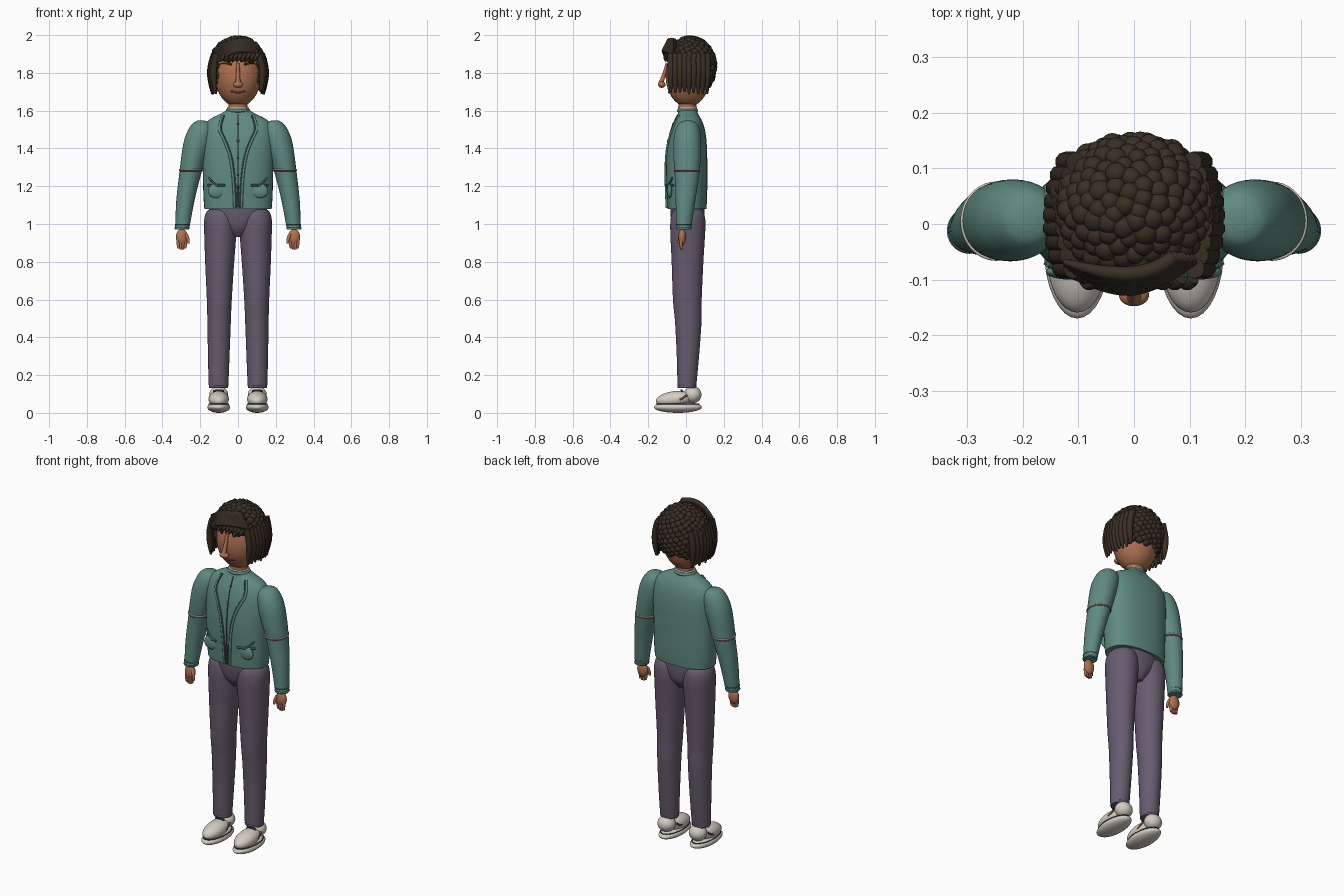
import bpy, bmesh, math, random
from mathutils import Vector, Matrix
from mathutils.bvhtree import BVHTree

random.seed(4)
old = bpy.data.objects.get("Cube")
if old:
    bpy.data.objects.remove(old, do_unlink=True)


def material(name, *rgb):
    mat = bpy.data.materials.new(name)
    mat.use_nodes = True
    mat.diffuse_color = (*rgb, 1)
    mat.node_tree.nodes["Principled BSDF"].inputs["Base Color"].default_value = (*rgb, 1)
    return mat


skin = material("skin", .42, .165, .085)
hair_mat = material("dark brown hair", .04, .028, .017)
teal = material("teal cloth", .115, .255, .22)
trim = material("dark teal trim", .05, .12, .105)
purple = material("purple cloth", .135, .105, .16)
white = material("off white", .65, .61, .54)
red = material("red brown", .25, .06, .035)
grey = material("dark grey", .05, .045, .045)


def smooth(obj):
    bpy.ops.object.select_all(action='DESELECT')
    obj.select_set(True)
    bpy.context.view_layer.objects.active = obj
    bpy.ops.object.shade_smooth_by_angle(angle=math.radians(50))


def finish(name, bm, mat):
    bmesh.ops.recalc_face_normals(bm, faces=bm.faces)
    mesh = bpy.data.meshes.new(name)
    bm.to_mesh(mesh)
    bm.free()
    mesh.materials.append(mat)
    obj = bpy.data.objects.new(name, mesh)
    bpy.context.collection.objects.link(obj)
    smooth(obj)
    return obj


def surface(obj):
    """Return a function giving the front of an object at x, z."""
    bm = bmesh.new()
    bm.from_mesh(obj.data)
    tree = BVHTree.FromBMesh(bm)
    bm.free()

    def project(x, z, lift=0):
        hit = tree.ray_cast(Vector((x, -1, z)), Vector((0, 1, 0)))[0]
        return Vector((x, (hit.y if hit else 0) - lift, z))
    return project


def ball(name, centre, radii, mat, tilt=0):
    bm = bmesh.new()
    matrix = (Matrix.Translation(centre) @ Matrix.Rotation(tilt, 4, 'X')
              @ Matrix.Diagonal((*radii, 1)))
    bmesh.ops.create_uvsphere(bm, u_segments=32, v_segments=20, radius=1, matrix=matrix)
    return finish(name, bm, mat)


def loft(name, rings, mat, side=1, power=1, sides=40, steps=5):
    """Skin smooth elliptical rings: height, centre x, centre y, radius x, radius y."""
    rings = [Vector(r) for r in rings]
    rows = []
    for i in range(len(rings) - 1):
        a, b = rings[i], rings[i + 1]
        before, after = rings[max(i - 1, 0)], rings[min(i + 2, len(rings) - 1)]
        for k in range(steps):
            t = k / steps
            rows.append((a * 2 + (b - before) * t
                         + (before * 2 - a * 5 + b * 4 - after) * t ** 2
                         + (a * 3 - before - b * 3 + after) * t ** 3) / 2)
    rows.append(rings[-1])
    bm = bmesh.new()
    loops = []
    for z, cx, cy, rx, ry in rows:
        loop = []
        for j in range(sides):
            a = math.tau * j / sides
            c, s = math.cos(a), math.sin(a)
            x = cx + rx * math.copysign(abs(c) ** power, c)
            loop.append(bm.verts.new((side * x, cy + ry * math.copysign(abs(s) ** power, s), z)))
        loops.append(loop)
    for low, high in zip(loops, loops[1:]):
        for j in range(sides):
            n = (j + 1) % sides
            bm.faces.new((low[j], low[n], high[n], high[j]))
    bm.faces.new(loops[0])
    bm.faces.new(loops[-1])
    return finish(name, bm, mat)


def tubes(name, paths, radius, mat, tip=1, middle=1, closed=False):
    """Sweep round strands along smooth paths, tapering towards the tip."""
    curve = bpy.data.curves.new(name, 'CURVE')
    curve.dimensions = '3D'
    curve.bevel_depth, curve.bevel_resolution = radius, 3
    curve.use_fill_caps, curve.resolution_u = True, 6
    for path in paths:
        spline = curve.splines.new('NURBS')
        spline.points.add(len(path) - 1)
        for i, (point, co) in enumerate(zip(spline.points, path)):
            point.co = (*co, 1)
            last = i == len(path) - 1
            point.radius = tip if last else (1 if i == 0 else middle)
        spline.order_u = min(3, len(path))
        spline.use_endpoint_u, spline.use_cyclic_u = not closed, closed
    curve.materials.append(mat)
    obj = bpy.data.objects.new(name, curve)
    bpy.context.collection.objects.link(obj)
    bpy.ops.object.select_all(action='DESELECT')
    obj.select_set(True)
    bpy.context.view_layer.objects.active = obj
    bpy.ops.object.convert(target='MESH')
    smooth(bpy.context.object)


def hoop(name, centre, rx, ry, thick, mat, count=20):
    c = Vector(centre)
    angles = [math.tau * i / count for i in range(count)]
    path = [c + Vector((rx * math.cos(a), ry * math.sin(a), 0)) for a in angles]
    tubes(name, [path], thick, mat, closed=True)


# Head and face
head = ball("head", (0, .01, 1.785), (.122, .118, .165), skin)
face = surface(head)
loft("neck", [(1.57, 0, .01, .052, .05), (1.62, 0, .008, .05, .047), (1.7, 0, .01, .055, .05)], skin)
tubes("nose_bridge", [[(0, -.1, 1.85), (0, -.112, 1.8), (0, -.133, 1.745)]], .009, skin, tip=1.5)
ball("nose_tip", (0, -.128, 1.738), (.027, .02, .017), skin)
tubes("mouth", [[face(x, 1.695 + 6 * x * x, .003) for x in (-.038, -.02, 0, .02, .038)]], .0045, red)
for s, label in ((1, "left"), (-1, "right")):
    tubes(label + "_brow", [[face(s * x, z, .003) for x, z in ((.035, 1.845), (.065, 1.857), (.1, 1.845))]],
          .006, hair_mat, tip=.4)

# Hair: scalp cap, round curls, hanging side locks and swept fringe
def hairline(p):
    return 1.87 if p.y < -.04 else 1.735


centre, spread = Vector((0, .025, 1.835)), Vector((.137, .12, .145))
bm = bmesh.new()
bmesh.ops.create_uvsphere(bm, u_segments=40, v_segments=24, radius=1,
                          matrix=Matrix.Translation(centre) @ Matrix.Diagonal((*spread, 1)))
bare = [f for f in bm.faces if f.calc_center_median().z < hairline(f.calc_center_median())]
bmesh.ops.delete(bm, geom=bare, context='FACES')
finish("scalp_cap", bm, hair_mat)

bm = bmesh.new()
count = 320
for i in range(count):
    h = 1 - (2 * i + 1) / count
    a = i * math.pi * (3 - math.sqrt(5))
    w = math.sqrt(1 - h * h)
    p = centre + Vector((w * math.cos(a), w * math.sin(a), h)) * spread
    if p.z > hairline(p):
        p += Vector([random.uniform(-.003, .003) for _ in range(2)] + [0])
        bmesh.ops.create_icosphere(bm, subdivisions=3, radius=random.uniform(.018, .022),
                                   matrix=Matrix.Translation(p))
finish("curls", bm, hair_mat)

locks = []
for s in (1, -1):
    for i in range(9):
        y = -.08 + .024 * i
        bulge = .147 * math.sqrt(1 - ((y - .01) / .19) ** 2)
        low = 1.685 + random.uniform(0, .02)
        locks.append([(s * bulge * .85, y, 1.9), (s * bulge, y, 1.84),
                      (s * bulge, y, 1.76), (s * bulge * .93, y, low)])
tubes("side_locks", locks, .018, hair_mat, tip=.3)
fringe = []
for i in range(7):
    d = i * .014
    fringe.append([(.105 - d * .4, -.06, 1.905 + d * .75), (.04, -.112 + d * .3, 1.925 + d * .6),
                   (-.05, -.118 + d * .3, 1.91 + d * .6), (-.125, -.085 + d * .2, 1.85 + d * .8)])
tubes("fringe", fringe, .014, hair_mat, tip=.4)
wisps = [[(x, -.1, 1.9), (x - .01, -.118, 1.885), (x - .025, -.105, 1.858)]
         for x in [-.07 + .022 * i for i in range(9)]]
tubes("fringe_wisps", wisps, .011, hair_mat, tip=.3)

# Jacket body
jacket = loft("jacket", [(1.08, 0, .005, .178, .103), (1.15, 0, .005, .183, .107), (1.3, 0, .003, .187, .11),
                         (1.42, 0, .006, .19, .104), (1.5, 0, .01, .185, .09), (1.55, 0, .012, .155, .071),
                         (1.585, 0, .01, .09, .053), (1.605, 0, .008, .057, .047)], teal, power=.85)
front = surface(jacket)
hoop("collar_band", (0, .008, 1.6), .057, .048, .009, teal)
hoop("collar_trim", (0, .008, 1.613), .054, .047, .005, white)
tubes("front_seam", [[front(0, 1.58 - .048 * i) for i in range(11)]], .003, grey)
tubes("zip", [[front(0, z, .002) for z in (1.2, 1.15, 1.09)]], .006, grey)
ball("top_button", front(0, 1.44), (.007, .006, .008), red)
for z in (1.53, 1.35, 1.26):
    ball("button", front(0, z), (.005, .005, .005), grey)

lapel = ((.08, 1.575), (.108, 1.51), (.075, 1.45), (.04, 1.36), (.022, 1.22), (.018, 1.085))
for s, label in ((1, "left"), (-1, "right")):
    # Lapel edge and pocket
    tubes(label + "_lapel_edge", [[front(s * x, z, .003) for x, z in lapel]], .007, teal)
    tubes(label + "_lapel_seam", [[front(s * (x - .008), z, .003) for x, z in lapel]], .004, trim)
    ball(label + "_pocket", front(s * .115, 1.175), (.044, .014, .038), teal)
    tubes(label + "_pocket_rim", [[front(s * x, 1.205, .008) for x in (.07, .115, .16)]], .006, trim)
    tubes(label + "_pocket_flap", [[front(s * x, z, .006) for x, z in ((.155, 1.245), (.125, 1.21), (.1, 1.2))]],
          .005, trim)

    # Sleeve with elbow band and cuff
    loft(label + "_sleeve", [(1.547, .195, .01, .02, .02), (1.535, .192, .01, .046, .045),
                             (1.5, .197, .009, .066, .064), (1.44, .213, .007, .073, .073),
                             (1.35, .235, .006, .066, .072), (1.25, .256, .005, .057, .064),
                             (1.12, .279, -.003, .048, .052), (.97, .296, -.012, .037, .038)], teal, side=s)
    hoop(label + "_elbow_band", (s * .248, .005, 1.288), .061, .068, .004, white)
    hoop(label + "_elbow_stitch", (s * .249, .005, 1.281), .061, .068, .0025, red)
    hoop(label + "_cuff", (s * .296, -.012, .977), .036, .037, .005, teal)
    hoop(label + "_cuff_seam", (s * .294, -.011, .998), .038, .04, .003, trim)

    # Hand
    ball(label + "_palm", (s * .297, -.02, .93), (.032, .02, .044), skin)
    fingers = [[(s * (.276 + .014 * i), -.024, .92), (s * (.278 + .013 * i), -.028, .89),
                (s * (.281 + .011 * i), -.024, .862 + .006 * abs(i - 1.5))] for i in range(4)]
    tubes(label + "_fingers", fingers, .009, skin, tip=.75)
    tubes(label + "_thumb", [[(s * .276, -.028, .945), (s * .262, -.036, .925), (s * .263, -.038, .897)]],
          .009, skin, tip=.8)

    # Trouser leg
    loft(label + "_leg", [(1.085, .09, .01, .05, .06), (1.06, .092, .01, .077, .083), (1.01, .093, .01, .087, .093),
                          (.93, .094, .009, .084, .091), (.8, .097, .008, .077, .084), (.6, .099, .007, .066, .076),
                          (.48, .1, .012, .062, .07), (.3, .102, .01, .057, .059), (.15, .103, .005, .052, .05),
                          (.132, .103, .005, .048, .047)], purple, side=s)
    hoop(label + "_trouser_hem", (s * .103, .005, .14), .046, .046, .006, purple)

    # Shoe
    ball(label + "_sole", (s * .102, -.043, .03), (.06, .127, .03), white)
    hoop(label + "_sole_seam", (s * .102, -.043, .046), .053, .113, .003, grey)
    ball(label + "_shoe_upper", (s * .102, -.06, .072), (.054, .1, .043), white, tilt=.12)
    ball(label + "_shoe_heel", (s * .102, .035, .096), (.05, .047, .045), white)
    tubes(label + "_shoe_strap", [[(s * (.102 + k * .05), -.035, .07), (s * (.102 + k * .047), -.01, .08),
                                  (s * (.102 + k * .044), .005, .095)] for k in (1, -1)], .005, red)
    tubes(label + "_lace", [[(s * .075, -.02, .115), (s * .102, -.03, .125), (s * .13, -.02, .115)]], .005, grey)

# Hips join the two legs
loft("hips", [(1.13, 0, .005, .15, .088), (1.05, 0, .008, .15, .09), (.98, 0, .01, .09, .08),
              (.93, 0, .01, .03, .045)], purple)
